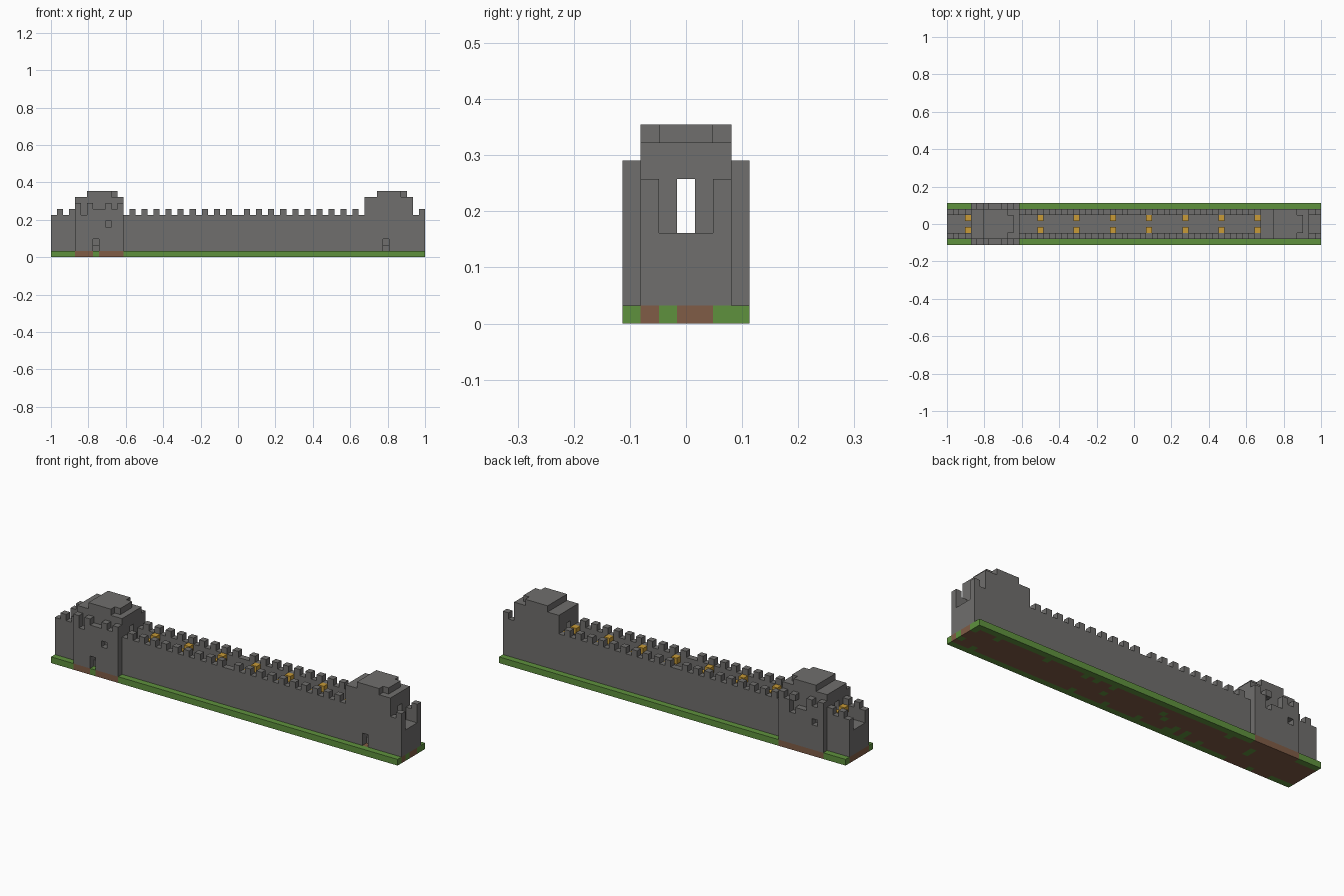
import bpy, bmesh, random
from mathutils import Vector

if "Cube" in bpy.data.objects:
    bpy.data.objects.remove(bpy.data.objects["Cube"], do_unlink=True)

LENGTH, WIDTH = 62, 7
UNIT = 2 / LENGTH
random.seed(4)


def material(name, rgb):
    m = bpy.data.materials.new(name)
    m.use_nodes = True
    m.diffuse_color = (*rgb, 1)
    bsdf = m.node_tree.nodes["Principled BSDF"]
    bsdf.inputs["Base Color"].default_value = (*rgb, 1)
    bsdf.inputs["Roughness"].default_value = 0.9
    return m


stone = material("stone grey", (0.162, 0.158, 0.153))
grass = material("grass green", (0.114, 0.283, 0.048))
soil = material("soil brown", (0.216, 0.107, 0.061))
gold = material("lamp gold", (0.578, 0.328, 0.038))


def box(x, y, z):
    """Set of block cells; each argument is a (start, end) range."""
    return {(i, j, k) for i in range(*x) for j in range(*y) for k in range(*z)}


def build(name, cells, mats, pick=lambda c: 0):
    """Skin a set of block cells, merging flat areas of one colour."""
    bm = bmesh.new()
    verts = {}

    def vert(p):
        key = tuple(p)
        if key not in verts:
            x, y, z = key
            verts[key] = bm.verts.new(((x - LENGTH / 2) * UNIT, (y - WIDTH / 2) * UNIT, z * UNIT))
        return verts[key]

    for c in sorted(cells):
        for axis in range(3):
            for side in (0, 1):
                n = list(c)
                n[axis] += 2 * side - 1
                if tuple(n) in cells:
                    continue
                u, v = (axis + 1) % 3, (axis + 2) % 3
                corners = []
                for a, b in ((0, 0), (1, 0), (1, 1), (0, 1)):
                    p = list(c)
                    p[axis] += side
                    p[u] += a
                    p[v] += b
                    corners.append(vert(p))
                face = bm.faces.new(corners if side else corners[::-1])
                face.material_index = pick(c)
    bmesh.ops.dissolve_limit(bm, angle_limit=0.01, verts=bm.verts, edges=bm.edges,
                             delimit={'MATERIAL', 'NORMAL'})
    bmesh.ops.triangulate(bm, faces=[f for f in bm.faces if len(f.verts) > 4])
    mesh = bpy.data.meshes.new(name)
    bm.to_mesh(mesh)
    bm.free()
    for m in mats:
        mesh.materials.append(m)
    ob = bpy.data.objects.new(name, mesh)
    bpy.context.collection.objects.link(ob)
    return ob


# Ground slab: grass verges, soil under the masonry with stray grass blocks
ground = box((0, LENGTH), (0, WIDTH), (0, 1))
stray = {(x, y) for x in range(1, LENGTH - 1) for y in range(1, 6) if random.random() < 0.06}
stray |= {(LENGTH - 1, 2), (LENGTH - 1, 5)}


def ground_colour(c):
    x, y, _ = c
    if y in (0, WIDTH - 1):
        return int(4 <= x < 12 and (x, y) != (7, 0))
    return int((x, y) not in stray)


build("ground", ground, [grass, soil], ground_colour)


# Walls: solid core with a parapet and merlons on both edges
def wall(name, start, end, merlons):
    cells = box((start, end), (1, 6), (1, 5))
    for y in (1, 5):
        cells |= box((start, end), (y, y + 1), (5, 7))
        cells |= {(x, y, 7) for x in merlons}
    build(name, cells, [stone])


wall("right_end_wall", 0, 4, (1, 3))
wall("main_wall", 12, 52, [*range(13, 31, 2), *range(32, 52, 2)])
wall("left_end_wall", 60, LENGTH, (61,))


# Towers: block with a walk-through passage and a stepped roof
def tower(x0):
    cells = box((x0, x0 + 8), (1, 6), (1, 10))
    cells |= box((x0 + 2, x0 + 6), (1, 6), (10, 11))
    cells |= box((x0 + 6, x0 + 7), (2, 5), (10, 11))
    return cells - box((x0, x0 + 8), (3, 4), (5, 8))


# Plain tower with a front doorway
build("left_tower", tower(52) - {(55, 1, 1), (55, 1, 2), (55, 2, 2)}, [stone])

# Gate tower with thicker battlemented faces, doorway and windows
gate = tower(4)
for y in (0, 6):
    gate |= box((4, 12), (y, y + 1), (1, 8))
    gate |= {(x, y, 8) for x in (4, 6, 9, 11)}
gate -= {(7, 0, 1), (7, 0, 2), (7, 1, 2)}                     # doorway
gate -= {(5, 0, 7), (9, 0, 5)}                                # front windows
gate -= {(7, 6, 7), (8, 6, 7), (9, 6, 7), (9, 6, 6), (5, 6, 5)}  # back windows
build("gate_tower", gate, [stone])

# Lamps fixed to the inner faces of the parapets
for i, x in enumerate([3, *range(15, 52, 6)]):
    for label, y in (("front", 2), ("back", 4)):
        build(f"{label}_lamp_{i + 1}", {(x, y, 6)}, [gold])
